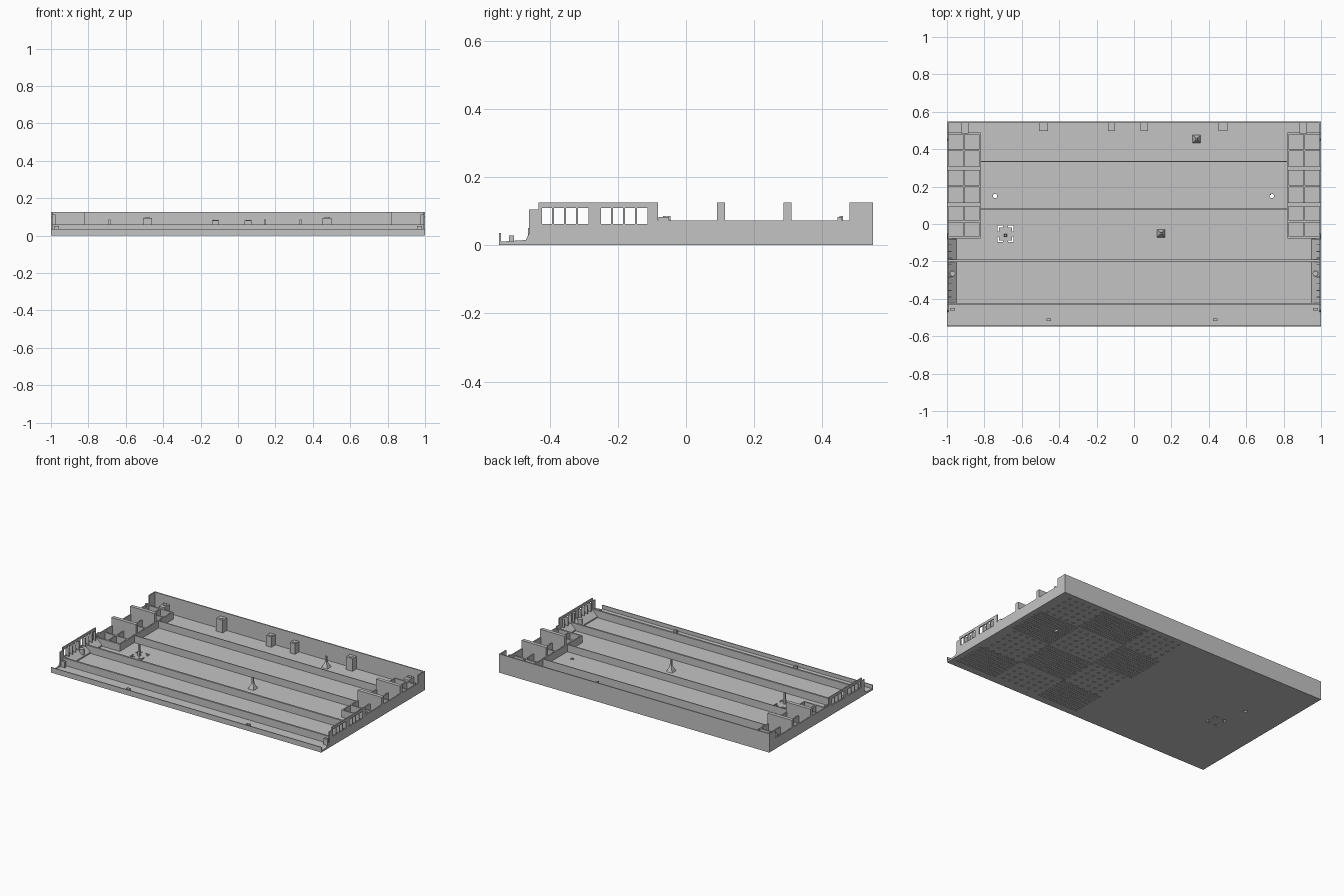
import bpy, bmesh, math
from mathutils import Matrix, Vector

if "Cube" in bpy.data.objects:
    bpy.data.objects.remove(bpy.data.objects["Cube"])

GREY = bpy.data.materials.new("plain grey")
GREY.use_nodes = True
GREY.diffuse_color = (0.55, 0.55, 0.55, 1)
GREY.node_tree.nodes["Principled BSDF"].inputs["Base Color"].default_value = (0.55, 0.55, 0.55, 1)

W, D, H = 1.0, 0.548, 0.125      # half width, half depth, height
FLOOR, RIB = 0.01, 0.058         # floor top, rib top
SKIN = 0.004                     # depth of the underside pits


def finish(name, bm, cutter=False):
    bmesh.ops.recalc_face_normals(bm, faces=bm.faces)
    mesh = bpy.data.meshes.new(name)
    bm.to_mesh(mesh)
    bm.free()
    mesh.materials.append(GREY)
    ob = bpy.data.objects.new(name, mesh)
    bpy.context.collection.objects.link(ob)
    if cutter:
        ob.hide_render = True
        ob.hide_viewport = True
        ob.display_type = 'WIRE'
    return ob


def add_box(bm, x0, x1, y0, y1, z0, z1):
    size = Matrix.Diagonal((abs(x1 - x0), y1 - y0, z1 - z0, 1))
    mid = Vector(((x0 + x1) / 2, (y0 + y1) / 2, (z0 + z1) / 2))
    bmesh.ops.create_cube(bm, size=1, matrix=Matrix.Translation(mid) @ size)


def add_cone(bm, x, y, z0, z1, r0, r1, sides=16, turn=0):
    bmesh.ops.create_cone(bm, cap_ends=True, segments=sides, radius1=r0, radius2=r1, depth=z1 - z0,
                          matrix=Matrix.Translation((x, y, (z0 + z1) / 2)) @ Matrix.Rotation(turn, 4, 'Z'))


def add_prism(bm, points, offset):
    """Extrude a flat outline along an offset."""
    face = bm.faces.new([bm.verts.new(p) for p in points])
    new = bmesh.ops.extrude_face_region(bm, geom=[face])["geom"]
    bmesh.ops.translate(bm, vec=offset, verts=[v for v in new if isinstance(v, bmesh.types.BMVert)])


def boxes(name, items, cutter=False):
    bm = bmesh.new()
    for item in items:
        add_box(bm, *item)
    return finish(name, bm, cutter)


def cut(ob, cutter):
    mod = ob.modifiers.new("cut", 'BOOLEAN')
    mod.operation = 'DIFFERENCE'
    mod.solver = 'EXACT'
    mod.object = cutter


# Floor cutters: a round hole per half and four corner slots around a support peg
HOLES = [Vector((-0.743, 0.15)), Vector((0.737, 0.15))]
right_cut, left_cut = bmesh.new(), bmesh.new()
for bm, hole in zip((right_cut, left_cut), HOLES):
    add_cone(bm, hole.x, hole.y, -0.02, 0.03, 0.012, 0.012)
cx, cy, r, t, gap = -0.687, -0.053, 0.044, 0.009, 0.014
corner = [(gap, r), (r, r), (r, gap), (r - t, gap), (r - t, r - t), (gap, r - t)]
for sx in (-1, 1):
    for sy in (-1, 1):
        add_prism(right_cut, [(cx + sx * x, cy + sy * y, -0.02) for x, y in corner], (0, 0, 0.05))

# Floor in two halves, the left one with a pitted underside
right_floor = boxes("floor_right", [(-W, 0, -D, D, 0, FLOOR)])
left_floor = boxes("floor_left", [(0, W, -D, D, SKIN, FLOOR)])
cut(right_floor, finish("right_hole_cutter", right_cut, True))
cut(left_floor, finish("left_hole_cutter", left_cut, True))

bm = bmesh.new()
bmesh.ops.create_grid(bm, x_segments=60, y_segments=64, size=1,
                      matrix=Matrix.Translation((W / 2, 0, 0)) @ Matrix.Diagonal((W / 2, D, 1, 1)))
bmesh.ops.delete(bm, context='FACES', geom=[
    f for f in bm.faces if (f.calc_center_median().xy - HOLES[1]).length < 0.014])
pits = []
for f in bm.faces:
    c = f.calc_center_median()
    i, j = int(c.x * 60), int((c.y + D) / (2 * D) * 64)
    dense = (i // 20 + j // 16) % 2 == 0
    inside = 1 < i < 58 and 1 < j < 62
    if inside and ((dense and j % 2) or (not dense and i % 3 == 1 and j % 3 == 1)):
        pits.append(f)
bmesh.ops.inset_individual(bm, faces=pits, thickness=0.004)
bmesh.ops.translate(bm, vec=(0, 0, SKIN * 0.8), verts=list({v for f in pits for v in f.verts}))
underside = finish("pitted_underside", bm)
if underside.data.polygons[0].normal.z > 0:
    underside.data.flip_normals()

# Outer walls
boxes("back_wall", [(-W, W, D - 0.008, D, 0, H)])
boxes("front_lip", [(-W, W, -D, -D + 0.006, 0, 0.035)])
side_outline = [(-D, 0), (D, 0), (D, H), (0.48, H), (0.48, 0.072), (-0.082, 0.072), (-0.082, H),
                (-0.432, H), (-0.432, 0.105), (-0.46, 0.105), (-0.46, 0.035), (-0.47, 0.015), (-D, FLOOR)]
ledge_ring = [(0.996, FLOOR), (0.95, FLOOR), (0.95, 0.018), (0.996, 0.06)]
slot_starts = [start + k * 0.0355 for start in (-0.423, -0.25) for k in range(4)]
vent_cutter = boxes("vent_cutter", [(-1.1, 1.1, y, y + 0.03, 0.062, 0.109) for y in slot_starts], True)

for side, s in (("left", 1), ("right", -1)):
    bm = bmesh.new()
    add_prism(bm, [(s * W, y, z) for y, z in side_outline], (-s * 0.008, 0, 0))
    cut(finish(side + "_wall", bm), vent_cutter)

    # Fins between the vent slots
    boxes(side + "_vent_fins", [(s * 0.975, s * 0.995, y + 0.0305, y + 0.0345, 0.055, 0.112)
                                for y in slot_starts])

    # Sloping ledge below the vents
    bm = bmesh.new()
    add_prism(bm, [(s * x, -0.43, z) for x, z in ledge_ring], (0, 0.35, 0))
    finish(side + "_vent_ledge", bm)

    # Compartments with low dividers and tall cross ribs
    low = [(s * x, s * (x + 0.008), -0.075, 0.485, FLOOR, RIB) for x in (0.82, 0.907)]
    low += [(s * 0.82, s * W, y - 0.005, y + 0.005, FLOOR, RIB)
            for y in (-0.073, 0.014, 0.202, 0.394, 0.483)]
    boxes(side + "_compartments", low)
    boxes(side + "_tall_ribs", [(s * 0.82, s * W, y, y + 0.024, FLOOR, H) for y in (0.091, 0.286)])

    # Corner bracket, wall bosses and small clips
    boxes(side + "_corner_bracket", [(s * 0.885, s * 0.925, 0.485, D - 0.004, FLOOR, 0.07)])
    bm = bmesh.new()
    add_cone(bm, s * 0.97, -0.265, FLOOR, 0.06, 0.015, 0.015)
    add_cone(bm, s * 0.905, 0.52, 0.07, 0.074, 0.013, 0.013)
    finish(side + "_screw_bosses", bm)
    boxes(side + "_wall_clips", [(s * 0.958, s * 0.985, -0.463, -0.448, FLOOR, 0.05),
                                 (s * 0.988, s * 0.998, 0.445, 0.457, 0.06, 0.083),
                                 (s * 0.988, s * 0.998, -0.08, -0.05, 0.06, 0.082)])

# Long floor ribs
boxes("long_ribs", [(-0.82, 0.82, y - 0.003, y + 0.003, FLOOR, RIB) for y in (0.335, 0.08)]
      + [(-0.995, 0.995, y - 0.006, y + 0.006, FLOOR, RIB) for y in (-0.197, -0.428)])

# Blocks along the back wall, each with a round socket rim
bm = bmesh.new()
for x, half, top in ((-0.485, 0.024, 0.095), (-0.12, 0.019, 0.08), (0.055, 0.019, 0.08), (0.475, 0.024, 0.095)):
    add_box(bm, x - half, x + half, 0.497, D - 0.004, FLOOR, top)
    add_cone(bm, x, 0.519, top, top + 0.003, 0.013, 0.013)
finish("back_wall_blocks", bm)

# Free standing pegs on square flared feet
bm = bmesh.new()
for x, y, foot in ((0.335, 0.455, 0.03), (0.145, -0.05, 0.03), (-0.687, -0.062, 0.011)):
    add_cone(bm, x, y, FLOOR, 0.045, foot, 0.009, 4, math.pi / 4)
    add_cone(bm, x, y, 0.045, 0.085, 0.009, 0.007, 4, math.pi / 4)
finish("support_pegs", bm)

# Front clips
boxes("front_clips", [(x - 0.012, x + 0.012, -0.519, -0.505, FLOOR, 0.028) for x in (-0.455, 0.435)])
